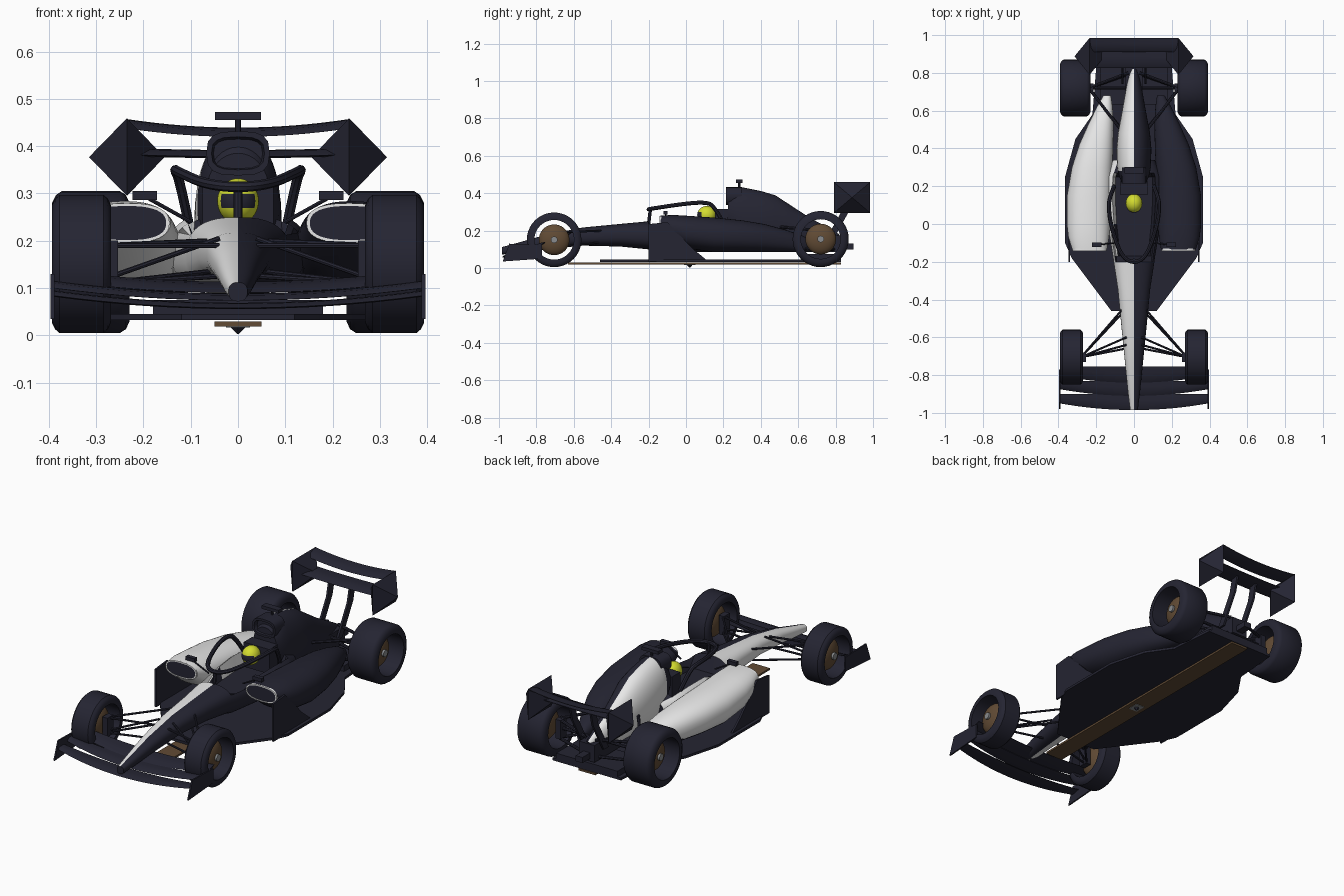
import bpy, bmesh, math
from mathutils import Vector

if "Cube" in bpy.data.objects:
    bpy.data.objects.remove(bpy.data.objects["Cube"])


def material(name, rgb):
    m = bpy.data.materials.new(name)
    m.use_nodes = True
    m.diffuse_color = (*rgb, 1)
    m.node_tree.nodes["Principled BSDF"].inputs["Base Color"].default_value = (*rgb, 1)
    return m


dark = material("midnight", (0.018, 0.018, 0.032))
white = material("white", (0.8, 0.8, 0.8))
lime = material("lime yellow", (0.66, 0.72, 0.03))
brown = material("bronze", (0.12, 0.07, 0.035))
grey = material("metal grey", (0.25, 0.26, 0.27))
built = []
SIDES = (("left", 1), ("right", -1))


def finish(name, bm, mat, second=None, rule=None):
    """Make an object; faces whose centre meets the rule get the second colour."""
    bmesh.ops.recalc_face_normals(bm, faces=bm.faces)
    for f in bm.faces:
        if rule and rule(f.calc_center_median()):
            f.material_index = 1
    me = bpy.data.meshes.new(name)
    bm.to_mesh(me)
    bm.free()
    me.materials.append(mat)
    if second:
        me.materials.append(second)
    ob = bpy.data.objects.new(name, me)
    bpy.context.collection.objects.link(ob)
    built.append(ob)
    return ob


def skin(name, rings, mat, second=None, rule=None, closed=False):
    """Join equal rings of points into one surface."""
    bm = bmesh.new()
    rows = [[bm.verts.new(p) for p in ring] for ring in rings]
    n = len(rows[0])
    pairs = list(zip(rows, rows[1:])) + ([(rows[-1], rows[0])] if closed else [])
    for a, b in pairs:
        for i in range(n):
            j = (i + 1) % n
            bm.faces.new((a[i], a[j], b[j], b[i]))
    if not closed:
        bm.faces.new(rows[0])
        bm.faces.new(rows[-1])
    return finish(name, bm, mat, second, rule)


def prism(name, outline, axis, lo, hi, mat=dark):
    def put(p, d):
        q = list(p)
        q.insert(axis, d)
        return q
    return skin(name, [[put(p, d) for p in outline] for d in (lo, hi)], mat)


def box(name, c, size, mat=dark):
    x, y = size[0] / 2, size[1] / 2
    flat = [(c[0] + i * x, c[1] + j * y) for i, j in ((-1, -1), (1, -1), (1, 1), (-1, 1))]
    return prism(name, flat, 2, c[2] - size[2] / 2, c[2] + size[2] / 2, mat)


def oval(y, cx, hw, zb, zt, n=40, power=2.5):
    """Rounded cross-section in the x-z plane."""
    ring = []
    for i in range(n):
        c, s = math.cos(math.tau * i / n), math.sin(math.tau * i / n)
        e = 2 / power
        ring.append((cx + hw * math.copysign(abs(c) ** e, c) if abs(c) > 1e-6 else cx, y,
                     (zb + zt) / 2 + (zt - zb) / 2 * math.copysign(abs(s) ** e, s)))
    return ring


def rod(name, a, b, r, mat=dark, sides=8, r2=None):
    a, b = Vector(a), Vector(b)
    bm = bmesh.new()
    bmesh.ops.create_cone(bm, cap_ends=True, segments=sides, radius1=r,
                          radius2=r if r2 is None else r2, depth=(b - a).length)
    turn = (b - a).to_track_quat('Z', 'Y').to_matrix()
    bmesh.ops.transform(bm, matrix=turn.to_4x4(), verts=bm.verts)
    bmesh.ops.translate(bm, vec=(a + b) / 2, verts=bm.verts)
    return finish(name, bm, mat)


def ball(name, c, size, mat, second=None, rule=None):
    bm = bmesh.new()
    bmesh.ops.create_uvsphere(bm, u_segments=32, v_segments=20, radius=1)
    bmesh.ops.scale(bm, vec=size, verts=bm.verts)
    bmesh.ops.translate(bm, vec=c, verts=bm.verts)
    return finish(name, bm, mat, second, rule)


def wing(name, half, front, back, sweep, lift, thick=0.012, steps=16):
    """Bowed blade; front and back are (y, z) at the middle."""
    rings = []
    for i in range(steps + 1):
        u = 2 * i / steps - 1
        ring = []
        for t, h in ((0, 0), (0.25, 0.6), (0.6, 0.5), (1, 0.1), (1, -0.1), (0.3, -0.4)):
            y = front[0] + t * (back[0] - front[0]) + sweep * u * u * (1 - t)
            ring.append((half * u, y, front[1] + t * (back[1] - front[1]) + lift * u * u + h * thick))
        rings.append(ring)
    return skin(name, rings, dark)


# Nose and cockpit tub, sunk where the driver sits
tub = [(-.985, .02, .072, .112), (-.9, .031, .082, .135), (-.75, .046, .10, .178),
       (-.55, .066, .12, .217), (-.35, .085, .115, .236), (-.2, .108, .10, .25),
       (-.17, .112, .09, .25), (0, .14, .085, .258), (.12, .15, .085, .266),
       (.25, .148, .085, .262), (.27, .14, .085, .255), (.34, .11, .09, .24)]
rings = []
for y, hw, zb, zt in tub:
    ring = oval(y, 0, hw, zb, zt)
    if -.18 < y < .26:
        ring = [(x, q, .17 if z > .18 and abs(x) < .1 else z) for x, q, z in ring]
    rings.append(ring)
skin("nose_and_tub", rings, dark, white,
     lambda c: c.x < 0 and not (c.y > -.19 and abs(c.x) < .1 and c.z > .13))

# Engine cover and air intake
cover = [(.225, .068, .2, .385), (.25, .078, .16, .418), (.28, .086, .12, .432),
         (.31, .09, .1, .43), (.4, .092, .09, .412), (.48, .085, .09, .388),
         (.56, .07, .09, .335), (.66, .052, .09, .27), (.76, .034, .09, .215), (.82, .02, .1, .18)]
skin("engine_cover", [oval(y, 0, w, b, t, power=2.1) for y, w, b, t in cover], dark, white,
     lambda c: c.x < 0 and c.y > .29)
skin("air_intake_rim", [oval(y, 0, w, b, t, 16, 3) for y, w, b, t in
     ((.235, .052, .355, .415), (.215, .056, .35, .42), (.215, .067, .338, .432), (.3, .064, .338, .432))], dark)
box("headrest", (0, .19, .25), (.15, .07, .13))

# Roof camera
rod("camera_stalk", (0, .285, .42), (0, .285, .46), .006)
box("roof_camera", (0, .285, .464), (.098, .035, .017))

# Driver helmet with visor
ball("helmet", (0, .11, .284), (.044, .05, .048), lime, dark,
     lambda c: c.y < .085 and .268 < c.z < .302 and abs(c.x) > .003)

# Halo
curve = bpy.data.curves.new("halo_path", 'CURVE')
curve.dimensions = '3D'
curve.bevel_depth = .011
curve.bevel_resolution = 2
half = [(.105, .2, .24), (.125, .15, .335), (.135, .1, .352), (.125, .0, .345), (.07, -.17, .32)]
path = half + [(0, -.21, .312)] + [(-x, y, z) for x, y, z in reversed(half)]
spline = curve.splines.new('NURBS')
spline.points.add(len(path) - 1)
for point, co in zip(spline.points, path):
    point.co = (*co, 1)
spline.order_u, spline.use_endpoint_u = 3, True
tmp = bpy.data.objects.new("halo_path", curve)
bpy.context.collection.objects.link(tmp)
mesh = bpy.data.meshes.new_from_object(tmp.evaluated_get(bpy.context.evaluated_depsgraph_get()))
bpy.data.objects.remove(tmp)
halo = bpy.data.objects.new("halo", mesh)
mesh.materials.clear()
mesh.materials.append(dark)
bpy.context.collection.objects.link(halo)
built.append(halo)
rod("halo_pillar", (0, -.2, .235), (0, -.19, .318), .009)

# Floor, plank, keel fin and rear structure
edge = [(.12, -.46), (.33, -.18), (.365, -.1), (.365, .25), (.31, .45), (.22, .58), (.2, .83)]
prism("floor", edge + [(-x, y) for x, y in reversed(edge)], 2, .032, .045)
box("plank", (0, .1, .024), (.1, 1.46, .01), brown)
rod("keel_fin", (0, .02, .022), (0, .02, .003), .02, dark, 4, .002)
box("plank_skid", (0, .02, .0185), (.05, .06, .003), grey)
box("diffuser", (0, .73, .06), (.36, .2, .03))
box("gearbox", (0, .72, .13), (.09, .22, .09))
box("rear_light", (0, .85, .115), (.04, .09, .03))

# Front wing
for i, (a, b) in enumerate((((-.985, .058), (-.9, .066)), ((-.91, .074), (-.83, .088)),
                            ((-.84, .09), (-.755, .112)))):
    wing(f"front_wing_blade_{i + 1}", .39, a, b, .035, .026)

# Rear wing
wing("rear_wing_main", .225, (.825, .378), (.925, .388), 0, .004, .016)
wing("rear_wing_flap", .235, (.91, .42), (.985, .438), 0, .018, .014)

for side, s in SIDES:
    # Front wing end plate
    prism(f"{side}_front_end_plate", [(-.98, .035), (-.945, .13), (-.77, .125), (-.77, .05)], 0,
          s * .388, s * .396)
    # Rear end plate, a flattened pyramid on both faces
    bm = bmesh.new()
    rim = [bm.verts.new((s * .235, y, z)) for y, z in ((.79, .295), (.985, .295), (.985, .459), (.79, .459))]
    for x in (.155, .315):
        tip = bm.verts.new((s * x, .888, .377))
        for i in range(4):
            bm.faces.new((rim[i], rim[(i + 1) % 4], tip))
    finish(f"{side}_rear_end_plate", bm, dark)
    prism(f"{side}_rear_wing_pylon", [(.74, .14), (.78, .14), (.87, .3), (.89, .385), (.85, .385), (.83, .3)],
          0, s * .055, s * .066)

    # Side pod with its inlet
    pod = [(-.135, .235, .092, .195, .28), (-.07, .24, .108, .14, .284), (.0, .24, .116, .105, .28),
           (.15, .237, .118, .085, .27), (.3, .222, .107, .085, .255), (.42, .2, .09, .085, .235),
           (.53, .175, .066, .085, .205), (.62, .155, .042, .085, .175), (.68, .142, .02, .09, .14)]
    skin(f"{side}_side_pod", [oval(y, s * cx, w, b, t, power=2.3) for y, cx, w, b, t in pod],
         dark, white, lambda c: c.x < 0 and c.z > .115)
    skin(f"{side}_inlet_ring", [oval(y, s * .235, w, .2375 - h, .2375 + h) for y, w, h in
         ((-.13, .09, .042), (-.142, .09, .042), (-.142, .083, .036), (-.13, .083, .036))],
         white, closed=True)
    skin(f"{side}_inlet", [oval(y, s * .235, .084, .201, .274) for y in (-.14, -.133)], dark)
    prism(f"{side}_bargeboard", [(-.2, .035), (-.2, .235), (-.1, .245), (.04, .1), (.12, .035)], 0,
          s * .338, s * .348)

    # Mirror
    box(f"{side}_mirror", (s * .197, -.11, .296), (.052, .022, .019))
    rod(f"{side}_mirror_stalk", (s * .1, -.1, .24), (s * .19, -.11, .29), .004)

    # Wheels: open tyre, domed rim, hub and upright
    for end, x, y, w, r in (("front", .331, -.705, .062, .146), ("rear", .311, .72, .082, .15)):
        zc = r + .005
        section = [(-w, .106), (-w, .125), (-w * .9, r - .008), (-w * .75, r),
                   (w * .75, r), (w * .9, r - .008), (w, .125), (w, .106)]
        skin(f"{side}_{end}_tyre", [[(s * x + d, y + q * math.cos(a), zc + q * math.sin(a))
             for d, q in section] for a in (math.tau * k / 40 for k in range(40))], dark, closed=True)
        ball(f"{side}_{end}_rim", (s * x, y, zc), (.04, .082, .082), brown)
        rod(f"{side}_{end}_hub", (s * (x + .03), y, zc), (s * (x + .05), y, zc), .018, grey, 16)
        box(f"{side}_{end}_upright", (s * (x - w), y, zc), (.03, .05, .1))

    # Suspension arms, from body to upright
    arms = [("front", .06, -.45, .2, .19), ("front", .04, -.64, .19, .19),
            ("front", .06, -.47, .135, .11), ("front", .045, -.66, .125, .11),
            ("front", .04, -.6, .205, .12), ("rear", .07, .5, .22, .2),
            ("rear", .03, .8, .19, .2), ("rear", .08, .52, .11, .1),
            ("rear", .04, .79, .1, .1), ("rear", .03, .72, .155, .155)]
    for i, (end, x, y, z, zo) in enumerate(arms):
        out = (s * .28, -.705, zo) if end == "front" else (s * .24, .72, zo)
        rod(f"{side}_{end}_arm_{i + 1}", (s * x, y, z), out, .0055 if end == "front" else .008)

# Smooth shading with sharp edges kept
bpy.ops.object.select_all(action='DESELECT')
for ob in built:
    ob.select_set(True)
bpy.context.view_layer.objects.active = built[0]
bpy.ops.object.shade_smooth_by_angle(angle=math.radians(35))
